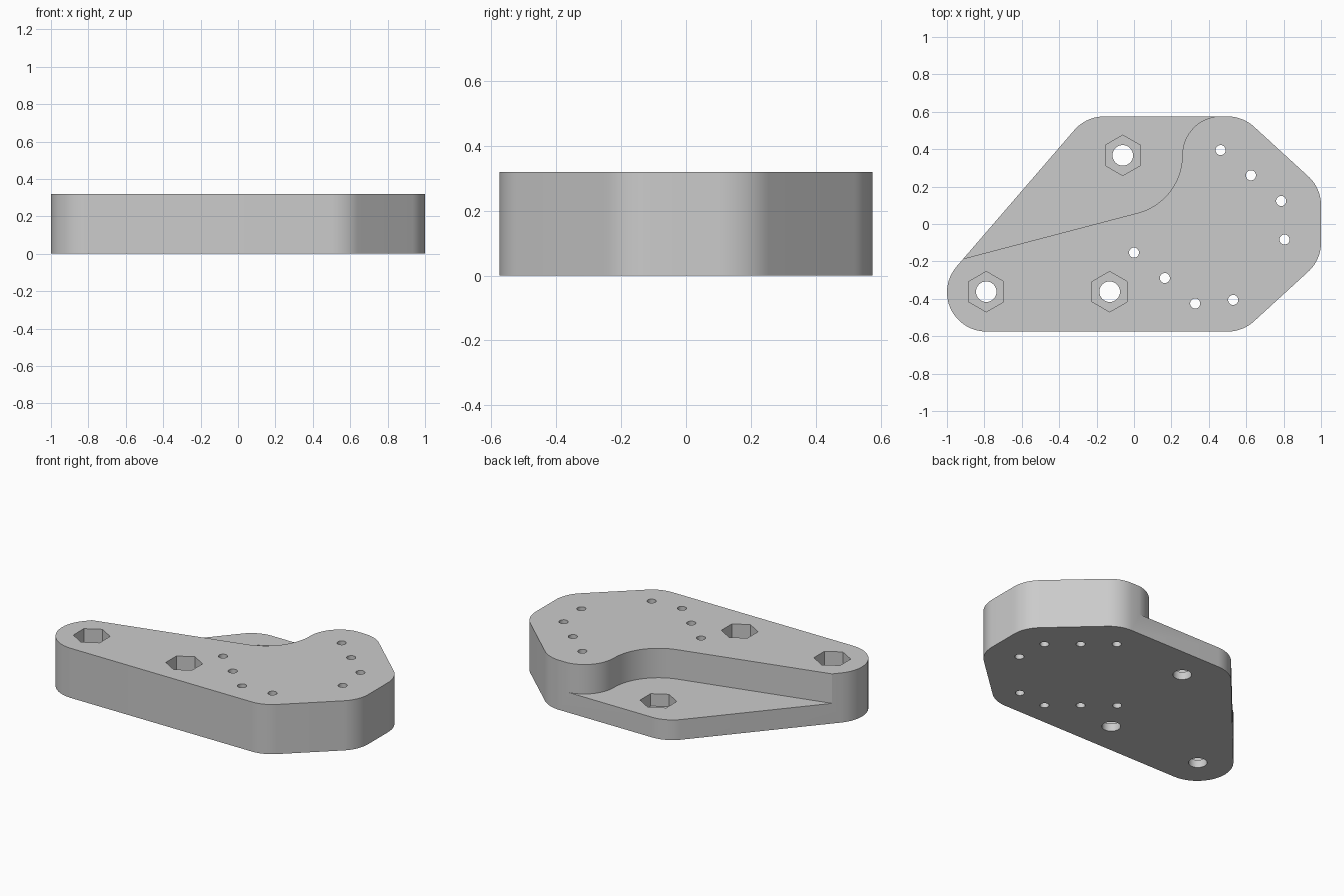
import bpy
import bmesh
from math import cos, sin, radians, atan2, pi

cube = bpy.data.objects.get("Cube")
if cube:
    bpy.data.objects.remove(cube, do_unlink=True)

HEIGHT, SHELF_Z, POCKET_Z = 0.32, 0.13, 0.05
CORNER_R = 0.21

grey = bpy.data.materials.new("light grey")
grey.use_nodes = True
grey.diffuse_color = (0.6, 0.6, 0.6, 1)
grey.node_tree.nodes["Principled BSDF"].inputs["Base Color"].default_value = (0.6, 0.6, 0.6, 1)


def arc(cx, cy, r, start, end, steps=16):
    """Points on an arc, angles in radians."""
    angles = [start + (end - start) * i / steps for i in range(steps + 1)]
    return [(cx + r * cos(a), cy + r * sin(a)) for a in angles]


def prism(name, points, z0, z1):
    """Upright solid with the given outline."""
    bm = bmesh.new()
    face = bm.faces.new([bm.verts.new((x, y, z0)) for x, y in points])
    moved = bmesh.ops.extrude_face_region(bm, geom=[face])["geom"]
    for v in moved:
        if isinstance(v, bmesh.types.BMVert):
            v.co.z = z1
    bmesh.ops.recalc_face_normals(bm, faces=bm.faces)
    mesh = bpy.data.meshes.new(name)
    bm.to_mesh(mesh)
    bm.free()
    mesh.materials.append(grey)
    obj = bpy.data.objects.new(name, mesh)
    bpy.context.collection.objects.link(obj)
    return obj


def cut(target, points, z0, z1=HEIGHT + 0.1):
    """Subtract a prism and discard the cutter."""
    cutter = prism("cutter", points, z0, z1)
    cutter.hide_render = True
    mod = target.modifiers.new("cut", 'BOOLEAN')
    mod.operation, mod.solver, mod.object = 'DIFFERENCE', 'EXACT', cutter
    graph = bpy.context.evaluated_depsgraph_get()
    mesh = bpy.data.meshes.new_from_object(target.evaluated_get(graph))
    target.modifiers.remove(mod)
    target.data = mesh
    bpy.data.objects.remove(cutter, do_unlink=True)


def rounded_outline(centres, r):
    """Counter-clockwise convex outline, rounded about each centre."""
    points = []
    n = len(centres)
    for i, (x, y) in enumerate(centres):
        px, py = centres[i - 1]
        nx, ny = centres[(i + 1) % n]
        start = atan2(y - py, x - px) - pi / 2
        turn = (atan2(ny - y, nx - x) - pi / 2 - start) % (2 * pi)
        points += arc(x, y, r, start, start + turn)
    return points


# Main plate
corners = [(-0.79, -0.365), (0.5, -0.365), (0.79, -0.1),
           (0.79, 0.1), (0.5, 0.365), (-0.16, 0.365)]
plate = prism("mounting_plate", rounded_outline(corners, CORNER_R), 0, HEIGHT)

# Lowered shelf with an S-shaped wall
wall = [(-1.2, -0.261)]
wall += arc(-0.06, 0.367, 0.318, radians(-75.25), 0, 24)
wall += arc(0.468, 0.367, CORNER_R, pi, pi / 2, 24)[1:]
cut(plate, wall + [(0.468, 0.8), (-1.2, 0.8)], SHELF_Z)

# Bolt holes with hexagonal nut pockets
for x, y in [(-0.06, 0.367), (-0.79, -0.362), (-0.13, -0.362)]:
    cut(plate, arc(x, y, 0.108, pi / 6, pi / 6 + 2 * pi, 6)[:-1], POCKET_Z)
    cut(plate, arc(x, y, 0.055, 0, 2 * pi, 32)[:-1], -0.1)

# Small screw holes
for x, y in [(0.463, 0.395), (0.625, 0.26), (0.787, 0.123), (0.805, -0.083),
             (0, -0.153), (0.165, -0.289), (0.327, -0.425), (0.53, -0.406)]:
    cut(plate, arc(x, y, 0.027, 0, 2 * pi, 24)[:-1], -0.1)

# Smooth rounded walls, crisp edges
bpy.ops.object.select_all(action='DESELECT')
plate.select_set(True)
bpy.context.view_layer.objects.active = plate
bpy.ops.object.shade_smooth_by_angle(angle=radians(30))
